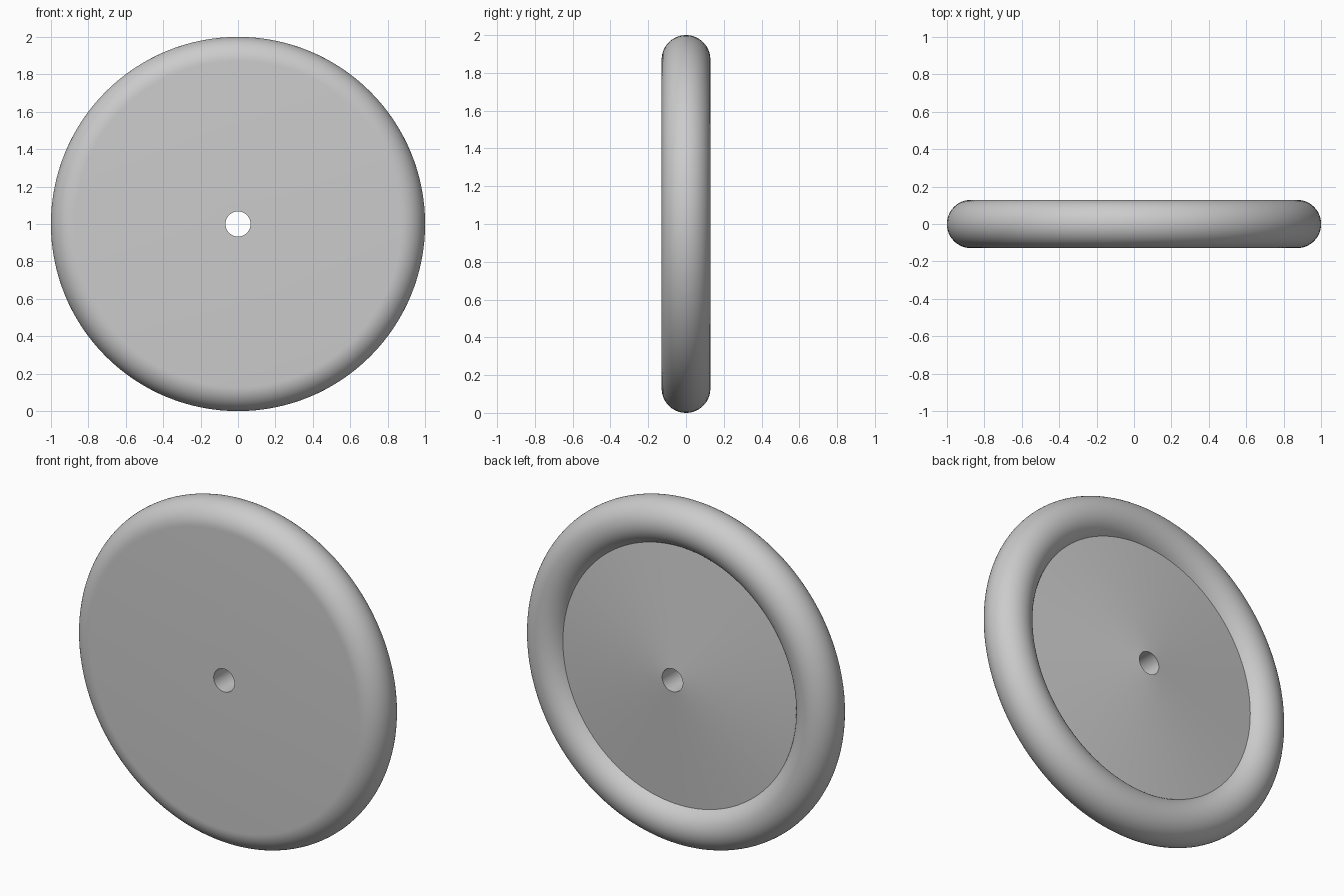
import bpy, bmesh, math
from mathutils import Matrix, Vector

cube = bpy.data.objects.get("Cube")
if cube:
    bpy.data.objects.remove(cube, do_unlink=True)

SEGMENTS = 128
TUBE = 0.129              # radius of the rounded rim
RING = 1.0 - TUBE         # radius of the rim's centre line
HOLE = 0.067              # radius of the axle hole
HUB_Y, EDGE_Y = 0.125, 0.058   # back cone at the hole and at the rim

grey = bpy.data.materials.new("plain grey")
grey.use_nodes = True
colour = (0.6, 0.6, 0.6, 1.0)
grey.diffuse_color = colour
grey.node_tree.nodes["Principled BSDF"].inputs["Base Color"].default_value = colour

# Cross-section (radius, y): flat front, round rim, shallow back cone, hole wall
start = -math.pi / 2
end = math.pi - math.asin(EDGE_Y / TUBE)
STEPS = 36
profile = [(HOLE, -TUBE)]
for i in range(STEPS + 1):
    a = start + (end - start) * i / STEPS
    profile.append((RING + TUBE * math.cos(a), TUBE * math.sin(a)))
profile.append((HOLE, HUB_Y))

# Wheel disc: spin the closed section around the y axis
bm = bmesh.new()
rings = []
for s in range(SEGMENTS):
    turn = Matrix.Rotation(math.tau * s / SEGMENTS, 3, "Y")
    rings.append([bm.verts.new(turn @ Vector((r, y, 0)) + Vector((0, 0, 1)))
                  for r, y in profile])
count = len(profile)
for s, ring in enumerate(rings):
    after = rings[(s + 1) % SEGMENTS]
    for k in range(count):
        n = (k + 1) % count
        bm.faces.new((ring[k], ring[n], after[n], after[k]))
bmesh.ops.recalc_face_normals(bm, faces=bm.faces)

mesh = bpy.data.meshes.new("wheel_disc")
bm.to_mesh(mesh)
bm.free()
mesh.materials.append(grey)
wheel = bpy.data.objects.new("wheel_disc", mesh)
bpy.context.collection.objects.link(wheel)

# Smooth rim with crisp edges at the cone and the hole
bpy.ops.object.select_all(action="DESELECT")
wheel.select_set(True)
bpy.context.view_layer.objects.active = wheel
bpy.ops.object.shade_smooth_by_angle(angle=math.radians(30))
